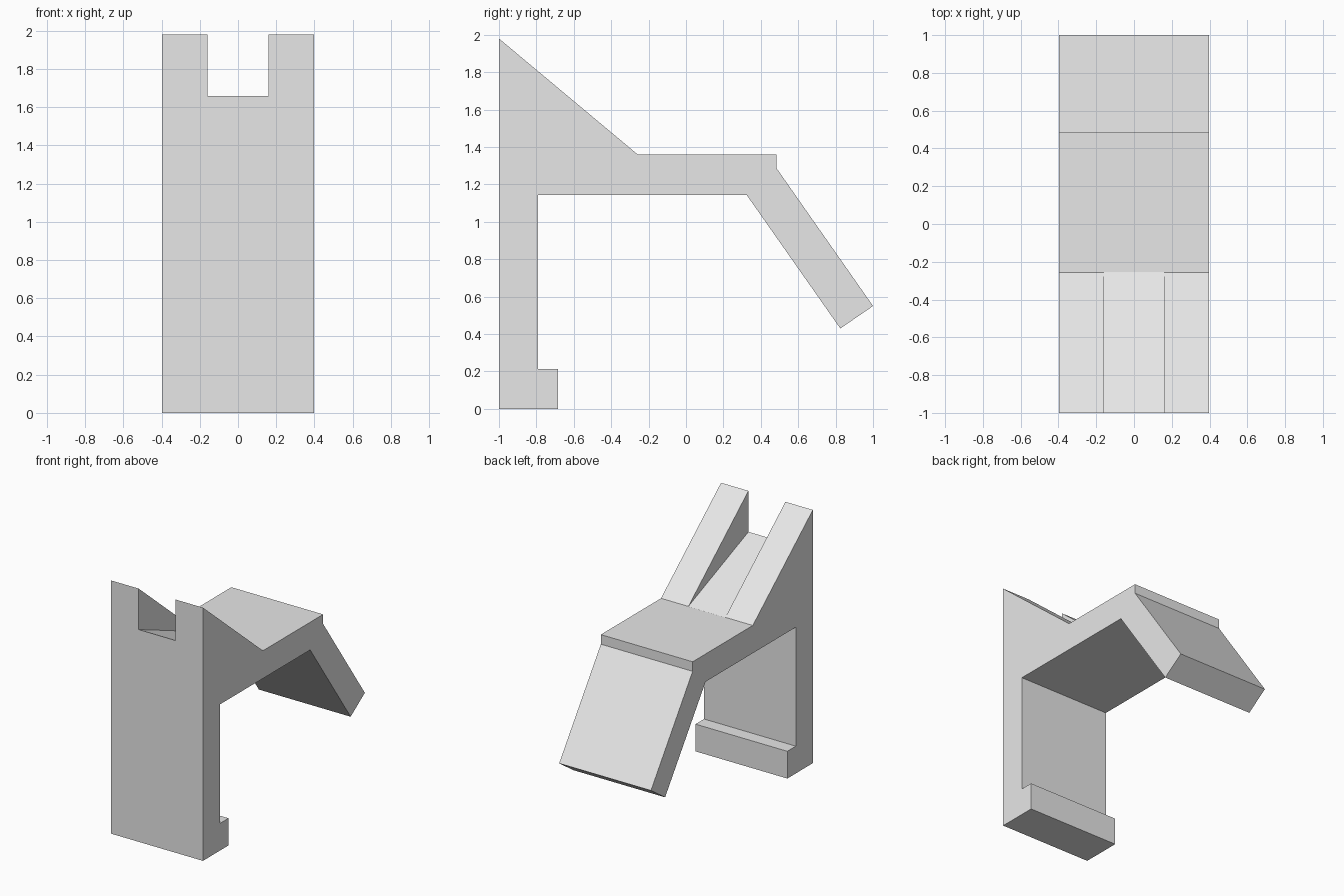
import bpy
import bmesh

cube = bpy.data.objects.get("Cube")
if cube:
    bpy.data.objects.remove(cube, do_unlink=True)

grey = bpy.data.materials.new("light_grey")
grey.use_nodes = True
grey.diffuse_color = (0.8, 0.8, 0.8, 1)
grey.node_tree.nodes["Principled BSDF"].inputs["Base Color"].default_value = (0.8, 0.8, 0.8, 1)


def extrude_profile(name, profile, half_width):
    """Extrude a closed (y, z) outline symmetrically along x."""
    bm = bmesh.new()
    side = bm.faces.new([bm.verts.new((-half_width, y, z)) for y, z in profile])
    grown = bmesh.ops.extrude_face_region(bm, geom=[side])["geom"]
    moved = [v for v in grown if isinstance(v, bmesh.types.BMVert)]
    bmesh.ops.translate(bm, verts=moved, vec=(2 * half_width, 0, 0))
    bmesh.ops.recalc_face_normals(bm, faces=bm.faces)
    mesh = bpy.data.meshes.new(name)
    bm.to_mesh(mesh)
    bm.free()
    mesh.materials.append(grey)
    obj = bpy.data.objects.new(name, mesh)
    bpy.context.collection.objects.link(obj)
    return obj


# Bracket: foot lip, upright, sloped top, deck and angled tail
bracket = extrude_profile("bracket", [
    (-1, 0), (-0.685, 0), (-0.685, 0.213), (-0.79, 0.213), (-0.79, 1.143),
    (0.325, 1.143), (0.825, 0.43), (1, 0.55), (0.485, 1.285), (0.485, 1.36),
    (-0.258, 1.36), (-1, 1.98)], 0.397)

# Sloping slot through the upper front, running out at the deck
slot = extrude_profile("slot_cutter", [
    (-1.1, 1.7), (-0.255, 1.359), (-0.1, 1.6), (-0.1, 2.2), (-1.1, 2.2)], 0.16)
slot.hide_render = True
slot.hide_set(True)

cut = bracket.modifiers.new("slot", 'BOOLEAN')
cut.operation = 'DIFFERENCE'
cut.solver = 'EXACT'
cut.object = slot

# Apply the cut and drop the cutter
bpy.context.view_layer.objects.active = bracket
bracket.select_set(True)
bpy.ops.object.modifier_apply(modifier=cut.name)
bpy.data.objects.remove(slot, do_unlink=True)
